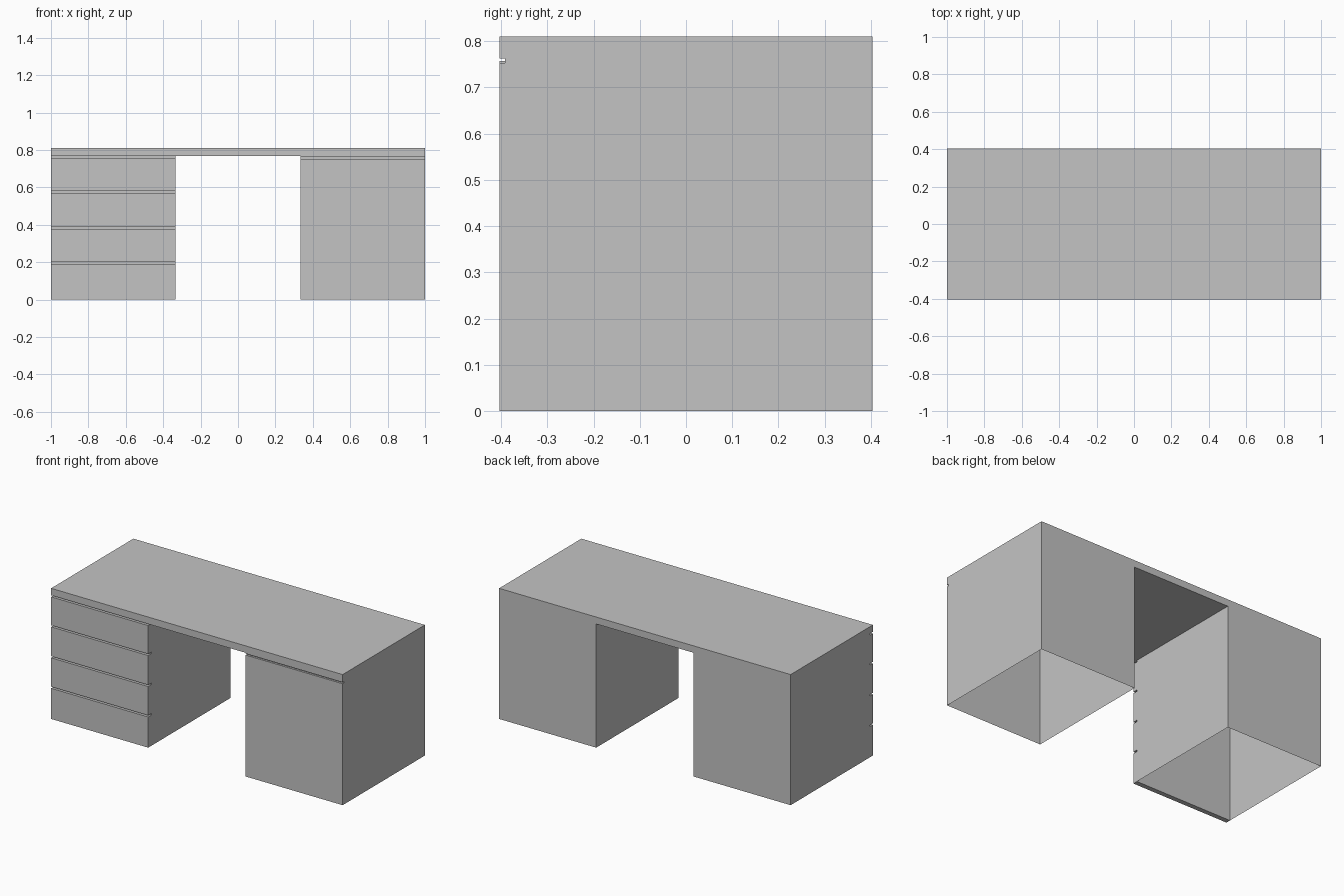
import bpy, bmesh

if "Cube" in bpy.data.objects:
    bpy.data.objects.remove(bpy.data.objects["Cube"])

HALF_Y = 0.403
TOP_LOW, TOP_HIGH = 0.767, 0.81
INNER, OUTER = 0.334, 1.0

grey = bpy.data.materials.new("grey")
grey.diffuse_color = (0.55, 0.55, 0.55, 1)
grey.use_nodes = True
grey.node_tree.nodes["Principled BSDF"].inputs["Base Color"].default_value = grey.diffuse_color


def finish(name, bm):
    mesh = bpy.data.meshes.new(name)
    bm.to_mesh(mesh)
    bm.free()
    mesh.materials.append(grey)
    obj = bpy.data.objects.new(name, mesh)
    bpy.context.collection.objects.link(obj)
    return obj


def extrude_profile(name, profile, x0, x1, skip=()):
    """Extrude a (y, z) outline along x; edges listed in skip stay open."""
    bm = bmesh.new()
    a = [bm.verts.new((x0, y, z)) for y, z in profile]
    b = [bm.verts.new((x1, y, z)) for y, z in profile]
    n = len(profile)
    bm.faces.new(a[::-1])
    bm.faces.new(b)
    for i in range(n):
        if i not in skip:
            j = (i + 1) % n
            bm.faces.new((a[i], a[j], b[j], b[i]))
    bmesh.ops.recalc_face_normals(bm, faces=bm.faces)
    return finish(name, bm)


def rect(y0, y1, z0, z1):
    return [(y0, z0), (y1, z0), (y1, z1), (y0, z1)]


# Desk top slab
extrude_profile("desk_top", rect(-HALF_Y, HALF_Y, TOP_LOW, TOP_HIGH), -OUTER, OUTER)

# Drawer pedestal: thin shell, open underneath and closed above by the slab
front = -HALF_Y + 0.03
extrude_profile("drawer_pedestal", rect(front, HALF_Y, 0, TOP_LOW),
                -OUTER, -INNER, skip=(0, 2))

# Four drawer fronts separated by narrow grooves
GROOVE = 0.01
tops = [0.19, 0.379, 0.571, 0.757]
low = 0.0
for i, high in enumerate(tops):
    extrude_profile(f"drawer_front_{i + 1}", rect(-HALF_Y, front, low, high),
                    -OUTER, -INNER)
    low = high + GROOVE

# Door pedestal: thin shell with one finger groove above the door
groove = -HALF_Y + 0.012
door_outline = [(-HALF_Y, 0), (HALF_Y, 0), (HALF_Y, TOP_LOW), (-HALF_Y, TOP_LOW),
                (-HALF_Y, 0.762), (groove, 0.762), (groove, 0.753), (-HALF_Y, 0.753)]
extrude_profile("door_pedestal", door_outline, INNER, OUTER, skip=(0, 2))
